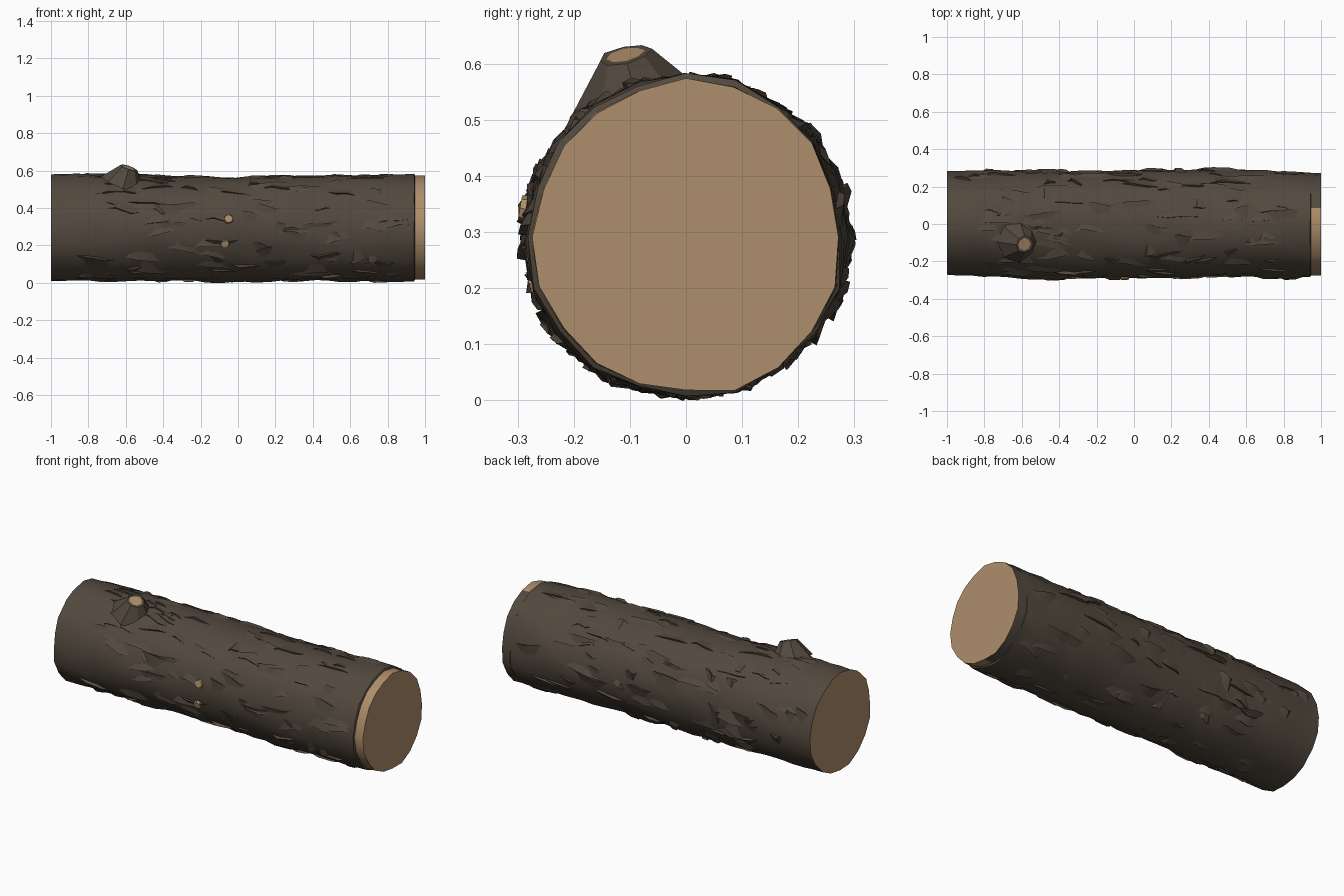
import bpy, math, random
from mathutils import Vector

random.seed(11)
if "Cube" in bpy.data.objects:
    bpy.data.objects.remove(bpy.data.objects["Cube"], do_unlink=True)


def material(name, rgb):
    m = bpy.data.materials.new(name)
    m.use_nodes = True
    m.diffuse_color = (*rgb, 1)
    m.node_tree.nodes["Principled BSDF"].inputs["Base Color"].default_value = (*rgb, 1)
    return m


BARK = material("dark bark", (0.085, 0.066, 0.048))
WOOD = material("cut wood", (0.42, 0.27, 0.145))


def build(name, verts, faces, mats=None, angle=30):
    mesh = bpy.data.meshes.new(name)
    mesh.from_pydata(verts, [], faces)
    mesh.materials.append(BARK)
    mesh.materials.append(WOOD)
    if mats:
        mesh.polygons.foreach_set("material_index", mats)
    mesh.update()
    ob = bpy.data.objects.new(name, mesh)
    bpy.context.collection.objects.link(ob)
    bpy.ops.object.select_all(action="DESELECT")
    ob.select_set(True)
    bpy.context.view_layer.objects.active = ob
    bpy.ops.object.shade_smooth_by_angle(angle=math.radians(angle))
    return ob


def surface(x, a, lift=0.0):
    """Point on the lumpy trunk; a = 0 is the back, pi/2 the top, pi the front."""
    bump = 0.004 * math.sin(3 * a + 4 * x) + 0.003 * math.sin(7 * a - 9 * x)
    side = 0.008 * (1 - x ** 4) * math.cos(a) ** 2
    r = 0.279 + bump + side + lift
    rise = 0.006 * x * x * math.sin(a)
    return Vector((x, r * math.cos(a), 0.291 + (r + 0.002) * math.sin(a) + rise))


# Trunk: a tube of jittered rings with a bare strip stepped in at one end
SIDES = 20
BARE = 0.945
xs = [-1 + i * (BARE + 1) / 30 for i in range(31)] + [BARE + 0.002, 1.0]


def is_bare(j):
    return math.radians(55) < 2 * math.pi * (j % SIDES) / SIDES < math.radians(280)


verts, faces, mats = [], [], []
for i, x in enumerate(xs):
    for j in range(SIDES):
        a = 2 * math.pi * j / SIDES
        lift = random.uniform(-0.004, 0.004)
        dx = random.uniform(-0.018, 0.018) if 0 < i < 30 else 0
        if i == 30 and is_bare(j):
            dx = random.uniform(-0.006, 0)
        if i > 30:
            lift = -0.009 if is_bare(j) else -0.003
        verts.append(surface(x + dx, a + random.uniform(-0.04, 0.04) * (i < 30), lift))
for i in range(len(xs) - 1):
    for j in range(SIDES):
        k = (j + 1) % SIDES
        p, q = i * SIDES, (i + 1) * SIDES
        faces.append((p + j, p + k, q + k, q + j))
        mats.append(int(i == len(xs) - 2 and is_bare(j) and is_bare(k)))
last = (len(xs) - 1) * SIDES
faces += [tuple(reversed(range(SIDES))), tuple(range(last, last + SIDES))]
mats += [1, 1]
for n, f in enumerate(faces):
    faces[n] = tuple(reversed(f))
trunk = build("trunk", verts, [tuple(reversed(f)) for f in faces], mats, 35)

# Bark flakes: tapering chips sunk into the trunk with one raised torn edge
verts, faces = [], []
for n in range(190):
    length = random.uniform(0.07, 0.24)
    width = random.uniform(0.12, 0.32) * random.choice((-1, 1))
    x0 = random.uniform(-0.97, 0.92 - length)
    a0 = random.uniform(0, 2 * math.pi)
    high = random.uniform(0.006, 0.015) * (0.6 + 0.4 * abs(math.cos(a0)))
    slant = random.uniform(-0.13, 0.13)
    torn = [(0, 0, -0.004), (0.3, random.uniform(-0.05, 0.03), high),
            (0.7, random.uniform(-0.03, 0.05), high * 0.8), (1, 0, -0.004)]
    rear = [(0.75, width * 0.8, -0.005), (0.3, width, -0.005)]
    base = len(verts)
    for t, da, lift in torn + rear:
        verts.append(surface(x0 + t * length, a0 + da + slant * t, lift))
    for t, da, lift in torn[1:3]:
        verts.append(surface(x0 + t * length, a0 + da + slant * t, -0.015))
    chip = [(0, 1, 5), (1, 2, 4, 5), (2, 3, 4), (0, 6, 1), (6, 7, 2, 1), (7, 3, 2)]
    for f in chip:
        f = tuple(base + v for v in f)
        faces.append(f if width < 0 else tuple(reversed(f)))
flakes = build("bark_flakes", verts, faces, None, 25)
for poly in flakes.data.polygons:          # keep every chip facing outward
    c = poly.center
    if poly.normal.dot(Vector((0, c.y, c.z - 0.291))) < -0.002:
        poly.flip()


# Branch stubs: flared bark collar with a cut wooden tip
def stub(name, base, tip, r_base, r_tip, collar=True):
    base, tip = Vector(base), Vector(tip)
    axis = (tip - base).normalized()
    u = Vector((1, 0, 0))
    v = axis.cross(u).normalized()
    u = v.cross(axis)
    n = 8
    rings = [(base, r_base), (tip, r_tip), (tip, r_tip * 0.72)]
    vs = []
    for c, r in rings:
        for j in range(n):
            a = 2 * math.pi * j / n
            vs.append(c + r * (math.cos(a) * u + math.sin(a) * v) * random.uniform(0.93, 1.07))
    fs, ms = [], []
    for i in range(2):
        for j in range(n):
            k = (j + 1) % n
            fs.append((i * n + j, i * n + k, i * n + n + k, i * n + n + j))
            ms.append(0 if collar else 1)
    fs.append(tuple(range(2 * n, 3 * n)))
    ms.append(1)
    return build(name, vs, fs, ms, 25)


stub("branch_stub", (-0.615, -0.088, 0.53), (-0.585, -0.108, 0.616), 0.115, 0.048)
for name, x, z in (("upper_knot", -0.05, 0.34), ("lower_knot", -0.07, 0.21)):
    a = math.pi - math.asin((z - 0.291) / 0.285)
    stub(name, surface(x, a, -0.02), surface(x, a, 0.009), 0.03, 0.022, False)
